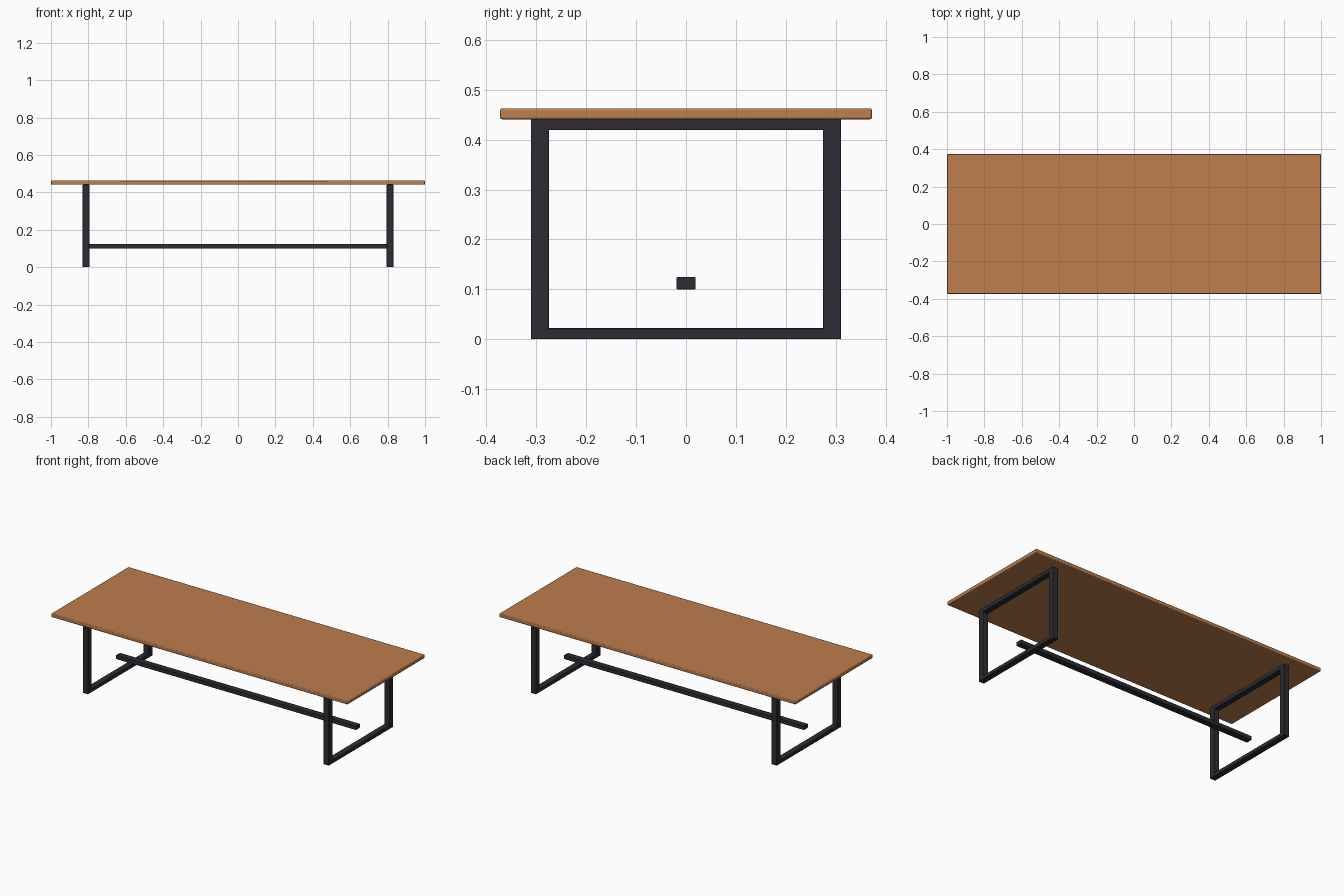
import bpy

if "Cube" in bpy.data.objects:
    bpy.data.objects.remove(bpy.data.objects["Cube"])


def material(name, colour):
    mat = bpy.data.materials.new(name)
    mat.diffuse_color = (*colour, 1)
    mat.use_nodes = True
    mat.node_tree.nodes["Principled BSDF"].inputs["Base Color"].default_value = mat.diffuse_color
    return mat


def box(name, mat, x, y, z, bevel):
    """Bevelled box spanning the given (min, max) ranges."""
    spans = (x, y, z)
    bpy.ops.mesh.primitive_cube_add(size=1, location=[(a + b) / 2 for a, b in spans])
    obj = bpy.context.object
    obj.name = name
    obj.scale = [b - a for a, b in spans]
    bpy.ops.object.transform_apply(location=False, rotation=False, scale=True)
    mod = obj.modifiers.new("soft_edges", "BEVEL")
    mod.width = bevel
    mod.segments = 2
    obj.data.materials.append(mat)
    bpy.ops.object.shade_smooth_by_angle()
    return obj


wood = material("warm_wood", (0.51, 0.21, 0.075))
metal = material("dark_metal", (0.025, 0.025, 0.034))

# Table top
box("table_top", wood, (-1, 1), (-0.373, 0.373), (0.441, 0.463), 0.004)

# Rectangular leg frame at each end
for side, cx in (("left", -0.813), ("right", 0.813)):
    x = (cx - 0.018, cx + 0.018)
    for end, y in (("front", (-0.311, -0.275)), ("back", (0.275, 0.311))):
        box(f"{side}_{end}_leg", metal, x, y, (0, 0.441), 0.002)
    for level, z in (("foot", (0, 0.022)), ("top", (0.419, 0.441))):
        box(f"{side}_{level}_rail", metal, x, (-0.311, 0.311), z, 0.002)

# Long low stretcher between the frames
box("stretcher", metal, (-0.81, 0.81), (-0.019, 0.019), (0.1, 0.125), 0.002)
